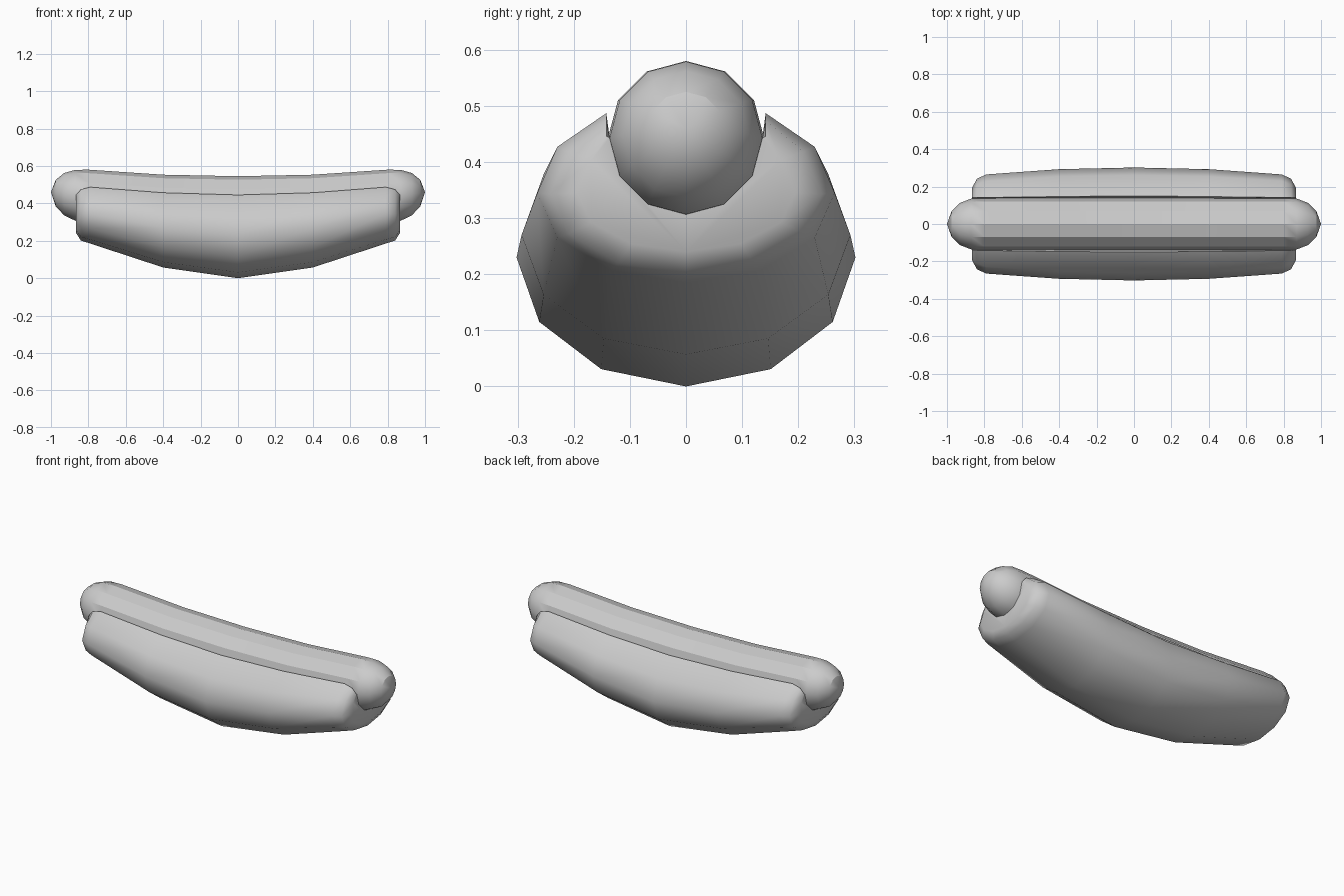
import bpy, bmesh
from math import sin, cos, radians

if "Cube" in bpy.data.objects:
    bpy.data.objects.remove(bpy.data.objects["Cube"])


def loft(name, rings, angle, tips=None):
    """Skin a row of closed rings; close the ends with tip points or flat caps."""
    bm = bmesh.new()
    rows = [[bm.verts.new(p) for p in ring] for ring in rings]
    n = len(rows[0])
    for a, b in zip(rows, rows[1:]):
        for i in range(n):
            j = (i + 1) % n
            bm.faces.new((a[i], a[j], b[j], b[i]))
    if tips:
        for row, tip in ((rows[0], tips[0]), (rows[-1], tips[1])):
            v = bm.verts.new(tip)
            for i in range(n):
                bm.faces.new((row[i], row[(i + 1) % n], v))
    else:
        bm.faces.new(rows[0])
        bm.faces.new(rows[-1])
    bmesh.ops.recalc_face_normals(bm, faces=bm.faces[:])
    mesh = bpy.data.meshes.new(name)
    bm.to_mesh(mesh)
    bm.free()
    obj = bpy.data.objects.new(name, mesh)
    bpy.context.collection.objects.link(obj)
    bpy.ops.object.select_all(action='DESELECT')
    obj.select_set(True)
    bpy.context.view_layer.objects.active = obj
    bpy.ops.object.shade_smooth_by_angle(angle=radians(angle))
    return obj


def mirrored(stations):
    """Stations run from the middle outwards; repeat them on the -x side."""
    return [(-s[0],) + s[1:] for s in reversed(stations[1:])] + stations


# Sausage: x, centre height, radius
sausage = [(0, .405, .14), (.4, .413, .14), (.80, .440, .14), (.87, .443, .136),
           (.93, .449, .113), (.975, .455, .070)]
rings = [[(x, r * cos(radians(a)), z + r * sin(radians(a))) for a in range(0, 360, 30)]
         for x, z, r in mirrored(sausage)]
loft("sausage", rings, 29, ((-1, 0, .46), (1, 0, .46)))

# Bun: x, half width, height of widest point, depth below it, lip height, groove centre
bun = [(0, .302, .23, .23, .445, .405), (.4, .293, .27, .213, .457, .413),
       (.79, .265, .345, .16, .487, .440), (.84, .242, .343, .142, .474, .442),
       (.865, .195, .345, .105, .446, .443)]


def bun_section(x, w, z, low, lip, groove):
    pts = []
    for a in range(60, -241, -30):
        c, s = cos(radians(a)), sin(radians(a))
        y = w * c
        if abs(c) < .6 and s > 0:
            y = max(abs(y), .142) * (1 if c > 0 else -1)
        h = low if s < 0 else (lip - z) / sin(radians(60))
        pts.append((x, y, z + h * s))
    # groove that cradles the sausage
    for a in range(180, 361, 30):
        pts.append((x, .136 * cos(radians(a)), groove + .136 * sin(radians(a))))
    return pts


loft("bun", [bun_section(*s) for s in mirrored(bun)], 70)
